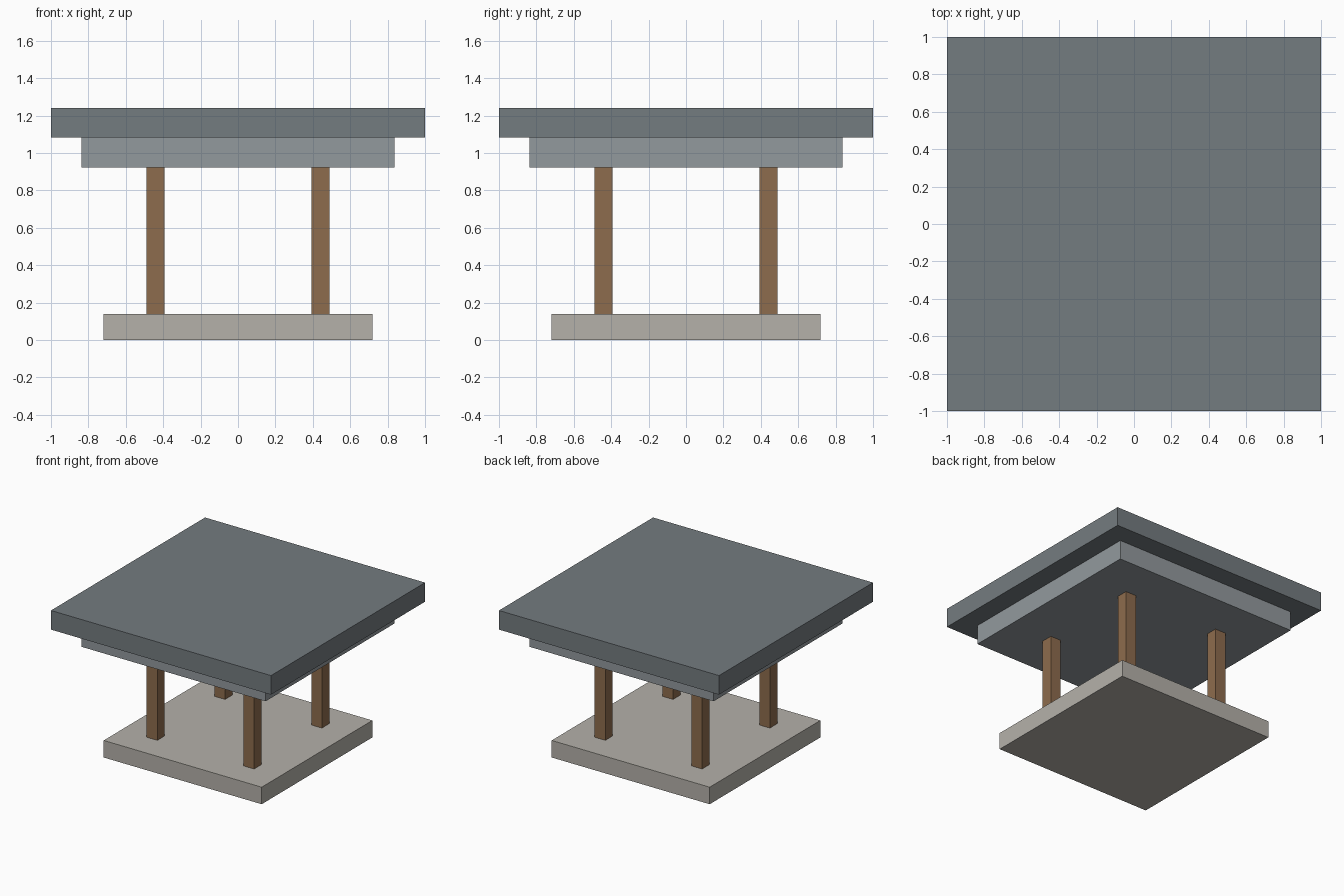
import bpy

if "Cube" in bpy.data.objects:
    bpy.data.objects.remove(bpy.data.objects["Cube"])


def material(name, rgb):
    mat = bpy.data.materials.new(name)
    mat.diffuse_color = (*rgb, 1.0)
    mat.use_nodes = True
    mat.node_tree.nodes["Principled BSDF"].inputs["Base Color"].default_value = mat.diffuse_color
    return mat


def box(name, half_width, z_low, z_high, mat, x=0.0, y=0.0):
    """Square block spanning z_low..z_high, centred on x, y."""
    bpy.ops.mesh.primitive_cube_add(size=1, location=(x, y, (z_low + z_high) / 2))
    obj = bpy.context.object
    obj.name = name
    obj.scale = (2 * half_width, 2 * half_width, z_high - z_low)
    bpy.ops.object.transform_apply(location=False, rotation=False, scale=True)
    obj.data.materials.append(mat)
    return obj


stone = material("stone", (0.46, 0.44, 0.40))
wood = material("wood", (0.27, 0.15, 0.075))
slate = material("slate", (0.175, 0.20, 0.215))
light_slate = material("light_slate", (0.29, 0.32, 0.34))

BASE_TOP, POST_TOP, TIER_TOP, ROOF_TOP = 0.14, 0.923, 1.083, 1.24

# Stone plinth
box("base", 0.718, 0.0, BASE_TOP, stone)

# Four corner posts
for side_y, row in ((-1, "front"), (1, "back")):
    for side_x, side in ((-1, "left"), (1, "right")):
        box(f"{row}_{side}_post", 0.048, BASE_TOP, POST_TOP, wood,
            0.44 * side_x, 0.44 * side_y)

# Two stepped roof slabs
box("lower_roof", 0.837, POST_TOP, TIER_TOP, light_slate)
box("upper_roof", 1.0, TIER_TOP, ROOF_TOP, slate)
